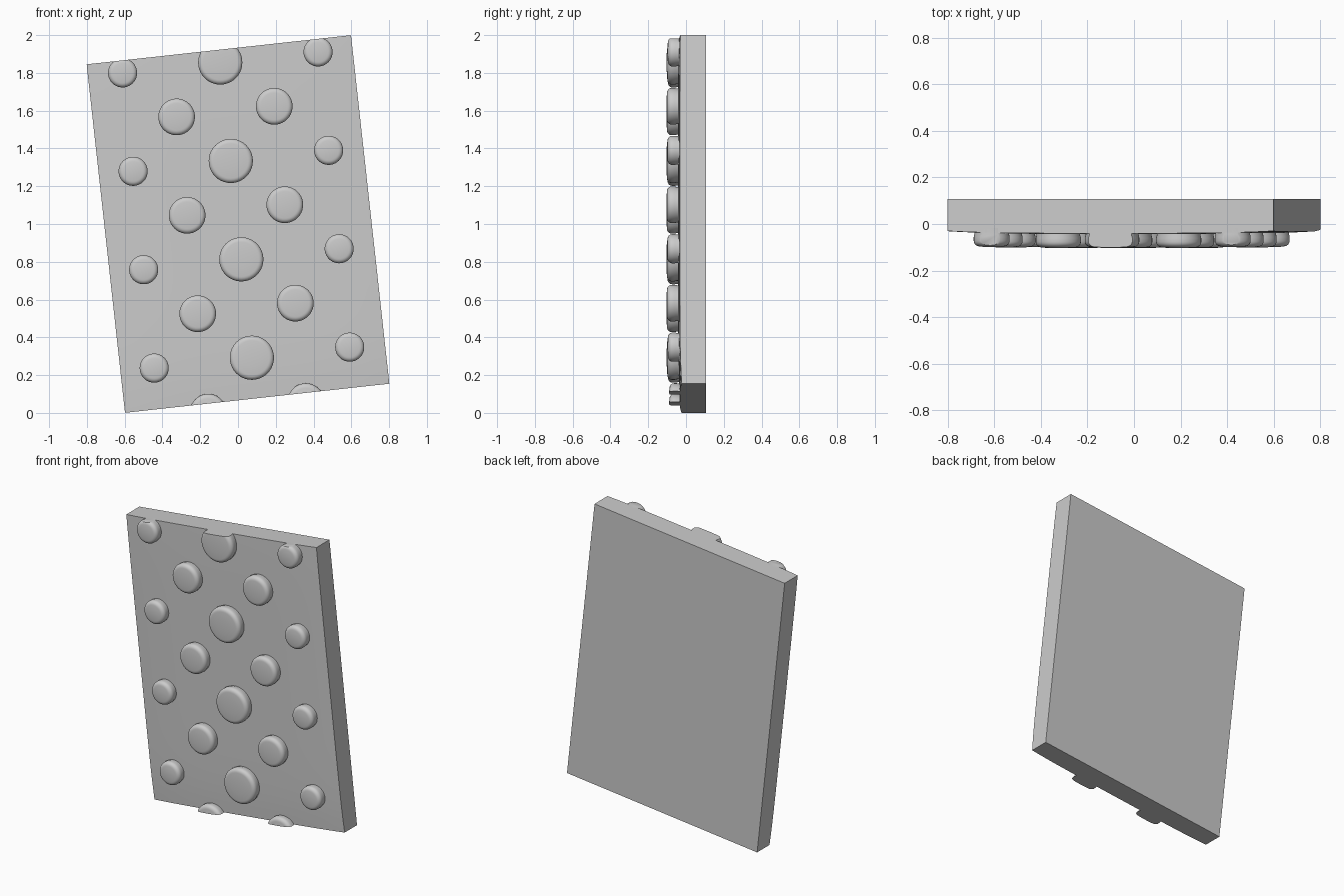
import bpy, bmesh, math
from mathutils import Vector

if "Cube" in bpy.data.objects:
    bpy.data.objects.remove(bpy.data.objects["Cube"])

# panel frame: centre and tilted in-plane axes
C = Vector((0, 0, 1))
TILT = math.atan2(0.154, 1.4)
U = Vector((math.cos(TILT), 0, math.sin(TILT)))
V = Vector((-math.sin(TILT), 0, math.cos(TILT)))
HW, HH, BACK = 0.704, 0.928, 0.107


def front_y(p):
    """Depth of the softly pillowed front face."""
    d = p - C
    u, v = d.dot(U) / HW, d.dot(V) / HH
    return -0.043 + 0.010 * u ** 4 + 0.010 * max(0, -v) ** 6 + 0.003 * max(0, v) ** 6


def finish(bm, name, angle):
    bmesh.ops.recalc_face_normals(bm, faces=bm.faces)
    me = bpy.data.meshes.new(name)
    bm.to_mesh(me)
    bm.free()
    ob = bpy.data.objects.new(name, me)
    bpy.context.collection.objects.link(ob)
    bpy.ops.object.select_all(action='DESELECT')
    ob.select_set(True)
    bpy.context.view_layer.objects.active = ob
    bpy.ops.object.shade_smooth_by_angle(angle=math.radians(angle))
    return ob


# tilted slab: pillowed grid extruded to a flat back
bm = bmesh.new()
bmesh.ops.create_grid(bm, x_segments=20, y_segments=24, size=1)
for v in bm.verts:
    p = C + U * v.co.x * HW + V * v.co.y * HH
    p.y = front_y(p)
    v.co = p
ext = bmesh.ops.extrude_face_region(bm, geom=bm.faces[:], use_keep_orig=True)
for v in ext['geom']:
    if isinstance(v, bmesh.types.BMVert):
        v.co.y = BACK
finish(bm, "slab", 30)


# rounded stud, trimmed flush with the slab's top and bottom edges
def stud(name, x, z, r, seg=40):
    base = front_y(Vector((x, 0, z)))
    prof = [(r * 0.97, 0.02), (r * 0.97, -0.006), (r, -0.018), (r, -0.034)]
    e = 0.026
    for i in range(1, 7):
        a = math.radians(15 * i)
        prof.append((r - e + e * math.cos(a), -0.034 - 0.024 * math.sin(a)))
    prof += [(r * 0.4, -0.061)]
    bm = bmesh.new()
    rings = [[bm.verts.new((x + q * math.cos(t), base + y, z + q * math.sin(t)))
              for t in [2 * math.pi * k / seg for k in range(seg)]] for q, y in prof]
    for a, b in zip(rings, rings[1:]):
        for k in range(seg):
            n = (k + 1) % seg
            bm.faces.new((a[k], a[n], b[n], b[k]))
    bm.faces.new(rings[0])
    bm.faces.new(rings[-1])
    for s in (1, -1):
        bmesh.ops.bisect_plane(bm, geom=bm.verts[:] + bm.edges[:] + bm.faces[:],
                               plane_co=C + V * s * HH, plane_no=V * s, clear_outer=True)
        rim = [ed for ed in bm.edges if ed.is_boundary]
        if rim:
            bmesh.ops.holes_fill(bm, edges=rim, sides=0)
    finish(bm, name, 40)


# diagonal columns of studs: start x, start z, radius
STEP = (0.0558, -0.521)
columns = [
    ("small_stud_left", -0.611, 1.80, 0.077, 4),
    ("medium_stud_left", -0.325, 1.567, 0.097, 4),
    ("large_stud", -0.094, 1.855, 0.117, 4),
    ("medium_stud_right", 0.192, 1.623, 0.097, 4),
    ("small_stud_right", 0.424, 1.911, 0.077, 4),
]
for name, x, z, r, count in columns:
    for i in range(count):
        stud(f"{name}_{i + 1}", x + STEP[0] * i, z + STEP[1] * i, r)
